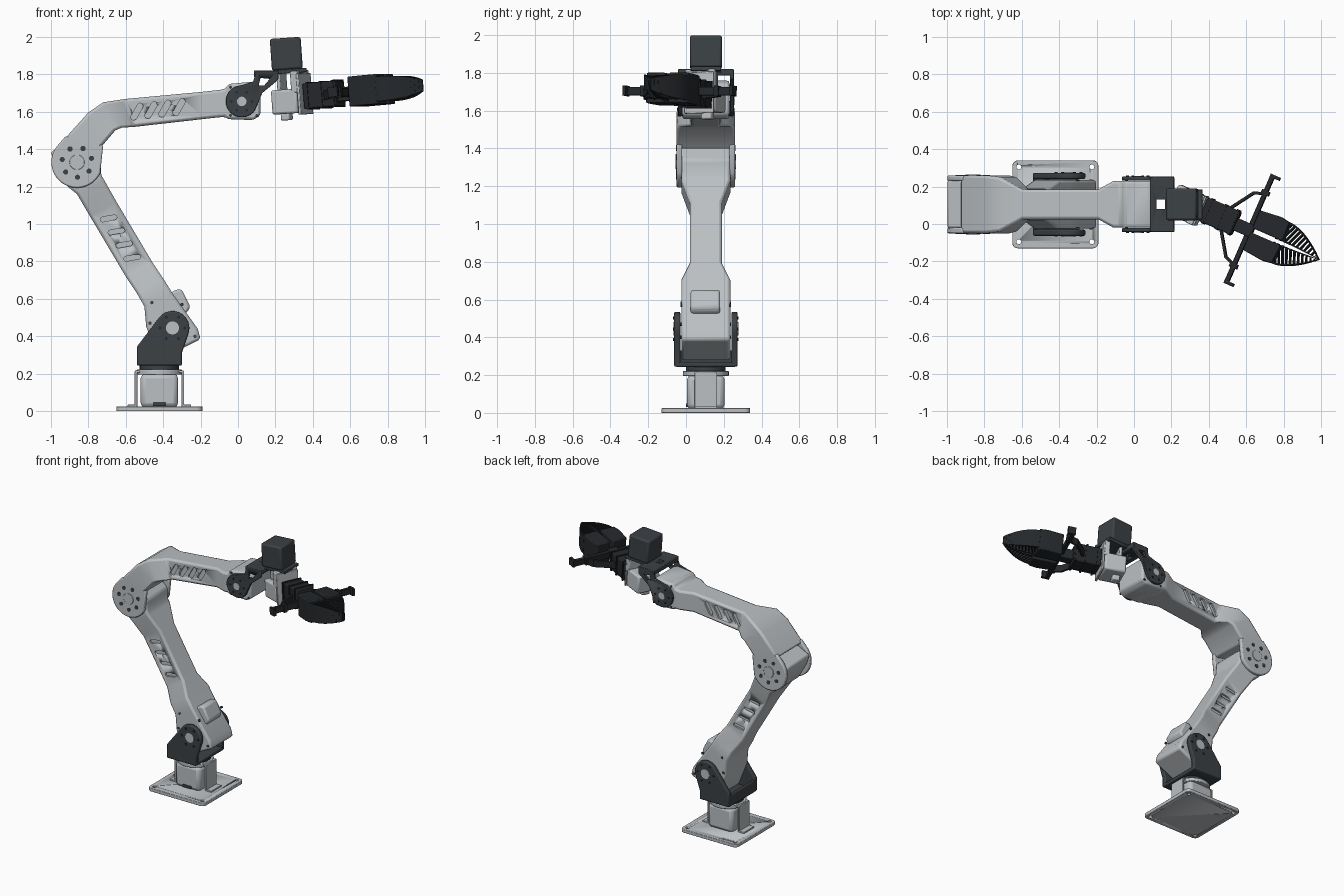
import bpy, bmesh
from math import sin, cos, radians, pi
from mathutils import Vector, Matrix

if "Cube" in bpy.data.objects:
    bpy.data.objects.remove(bpy.data.objects["Cube"])

YC = 0.105  # centre plane of the arm


def material(name, rgb):
    m = bpy.data.materials.new(name)
    m.use_nodes = True
    m.diffuse_color = (*rgb, 1)
    m.node_tree.nodes["Principled BSDF"].inputs["Base Color"].default_value = (*rgb, 1)
    return m


LIGHT = material("light grey metal", (0.50, 0.53, 0.55))
DARK = material("dark grey", (0.045, 0.053, 0.06))
BLACK = material("near black", (0.018, 0.021, 0.024))


def loft(name, parts, mat, bevel=0.0, matrix=None):
    """Each part is a list of rings; neighbouring rings are skinned and the ends capped."""
    bm = bmesh.new()
    for rings in parts:
        vs = [[bm.verts.new(p) for p in ring] for ring in rings]
        n = len(vs[0])
        for a, b in zip(vs, vs[1:]):
            for i in range(n):
                bm.faces.new((a[i], a[(i + 1) % n], b[(i + 1) % n], b[i]))
        bm.faces.new(vs[0][::-1])
        bm.faces.new(vs[-1])
    bmesh.ops.recalc_face_normals(bm, faces=bm.faces)
    me = bpy.data.meshes.new(name)
    bm.to_mesh(me)
    bm.free()
    ob = bpy.data.objects.new(name, me)
    bpy.context.collection.objects.link(ob)
    me.materials.append(mat)
    if matrix:
        ob.matrix_world = matrix
    if bevel:
        mod = ob.modifiers.new("Bevel", "BEVEL")
        mod.width, mod.segments, mod.limit_method = bevel, 2, "ANGLE"
    bpy.context.view_layer.objects.active = ob
    ob.select_set(True)
    bpy.ops.object.shade_smooth_by_angle(angle=radians(35))
    ob.select_set(False)
    return ob


def side(pts, y0, y1):
    """Side profile (x, z) extruded across y."""
    return [[(x, y, z) for x, z in pts] for y in (y0, y1)]


def plan(pts, z0, z1):
    """Plan profile (x, y) extruded up z."""
    return [[(x, y, z) for x, y in pts] for z in (z0, z1)]


def block(x0, x1, y0, y1, z0, z1):
    return plan([(x0, y0), (x1, y0), (x1, y1), (x0, y1)], z0, z1)


def arc(cx, cy, r, a0=0, a1=360, n=32):
    k = n if a1 - a0 == 360 else n - 1
    return [(cx + r * cos(radians(a0 + (a1 - a0) * i / k)),
             cy + r * sin(radians(a0 + (a1 - a0) * i / k))) for i in range(n)]


def both(pts, near, far):
    """Profile repeated on the front and back of the arm's centre plane."""
    return [side(pts, YC + s * near, YC + s * far) for s in (-1, 1)]


def cut(target, parts):
    c = loft(target.name + "_cutter", parts, target.data.materials[0])
    c.hide_render = c.hide_viewport = True
    m = target.modifiers.new("Cut", "BOOLEAN")
    m.operation, m.object, m.solver = "DIFFERENCE", c, "EXACT"


def slot(cx, cz, length, r, angle):
    d = Vector((cos(radians(angle)), sin(radians(angle)))) * (length / 2 - r)
    return (arc(cx + d.x, cz + d.y, r, angle - 90, angle + 90, 8)
            + arc(cx - d.x, cz - d.y, r, angle + 90, angle + 270, 8))


def arm(name, stations):
    """Box section limb: two edge points and a half width at every station."""
    rings = [[(x0, YC - w, z0), (x1, YC - w, z1), (x1, YC + w, z1), (x0, YC + w, z0)]
             for x0, z0, x1, z1, w in stations]
    return loft(name, [rings], LIGHT, 0.014)


def bolts(name, cx, cz, ring, r, count, near, mat, start=0):
    parts = []
    for x, z in arc(cx, cz, ring, start, start + 360, count):
        parts += both(arc(x, z, r, n=12), near, near + 0.006)
    loft(name, parts, mat)


# Base plate, column and turntable
BX = -0.42
plate = loft("base_plate", [plan(
    [p for k, (sx, sy) in enumerate([(1, 1), (-1, 1), (-1, -1), (1, -1)])
     for p in arc(BX + sx * 0.2, YC + sy * 0.205, 0.03, k * 90, k * 90 + 90, 6)], 0, 0.025)], LIGHT, 0.003)
cut(plate, [plan(arc(BX + sx * 0.195, YC + sy * 0.2, 0.013, n=16), -0.01, 0.04)
            for sx in (-1, 1) for sy in (-1, 1)])
loft("base_column", [block(BX - 0.1, BX + 0.1, YC - 0.1, YC + 0.1, 0.02, 0.2)], LIGHT, 0.025)
loft("base_collar", [plan(arc(BX, YC, 0.122), 0.195, 0.222)], LIGHT, 0.004)
loft("base_legs", [block(*sorted((BX + s * 0.118, BX + s * 0.132)), YC - 0.06, YC + 0.06, 0.02, 0.215) for s in (-1, 1)]
     + [block(*sorted((BX + s * 0.118, BX + s * 0.17)), YC - 0.06, YC + 0.06, 0.02, 0.035) for s in (-1, 1)]
     + [block(BX - 0.13, BX + 0.13, YC - 0.06, YC + 0.06, 0.205, 0.218)], LIGHT, 0.003)
loft("base_socket", [block(BX - 0.035, BX + 0.035, YC - 0.104, YC - 0.095, 0.03, 0.05)], DARK)
loft("turntable", [plan(arc(BX, YC, 0.105), 0.22, 0.25)], DARK)

# Shoulder yoke
yoke = [(-0.54, 0.245), (-0.30, 0.245), (-0.30, 0.31)] + arc(-0.35, 0.445, 0.09, -20, 140, 18) + [(-0.54, 0.345)]
loft("shoulder_yoke_cheeks", both(yoke, 0.135, 0.168), DARK, 0.008)
loft("shoulder_yoke_floor", [block(-0.54, -0.30, YC - 0.16, YC + 0.16, 0.243, 0.27)], DARK, 0.008)
loft("shoulder_yoke_back", [block(-0.54, -0.52, YC - 0.16, YC + 0.16, 0.245, 0.33)], DARK, 0.006)
loft("shoulder_hubs", both(arc(-0.35, 0.445, 0.035), 0.165, 0.172), LIGHT)
bolts("shoulder_bolts", -0.35, 0.445, 0.066, 0.008, 6, 0.167, BLACK)

# Lower arm
lower = arm("lower_arm", [
    (-0.42, 0.275, -0.20, 0.385, 0.13), (-0.49, 0.45, -0.215, 0.44, 0.13),
    (-0.50, 0.56, -0.35, 0.63, 0.13), (-0.54, 0.63, -0.40, 0.71, 0.13),
    (-0.60, 0.72, -0.46, 0.80, 0.085), (-0.79, 1.04, -0.65, 1.12, 0.085),
    (-0.86, 1.16, -0.715, 1.235, 0.13), (-0.91, 1.20, -0.73, 1.26, 0.13),
    (-0.98, 1.32, -0.735, 1.34, 0.13), (-1.0, 1.385, -0.86, 1.455, 0.13)])
cut(lower, [p for i in range(4) for p in
            both(slot(-0.565 - 0.042 * i, 0.82 + 0.07 * i, 0.09, 0.013, 10), 0.073, 0.11)])
loft("shoulder_motor_cover", [side([(-0.38, 0.62), (-0.33, 0.65), (-0.30, 0.65), (-0.255, 0.56), (-0.27, 0.53),
                                    (-0.33, 0.50)], YC - 0.08, YC + 0.075)], LIGHT, 0.012)
for name, pts in (("lower_arm_screws", [(-0.23, 0.40), (-0.30, 0.57), (-0.46, 0.58), (-0.47, 0.47)]),
                  ("elbow_end_screws", [(-0.97, 1.38), (-0.90, 1.22), (-0.76, 1.25)])):
    loft(name, [q for x, z in pts for q in both(arc(x, z, 0.009, n=12), 0.125, 0.134)], DARK)

# Forearm with elbow cheeks
fore = arm("forearm", [
    (-0.745, 1.395, -0.93, 1.45, 0.155), (-0.655, 1.50, -0.80, 1.595, 0.155),
    (-0.62, 1.515, -0.72, 1.65, 0.145), (-0.56, 1.518, -0.60, 1.668, 0.08),
    (-0.19, 1.56, -0.19, 1.706, 0.08), (-0.10, 1.57, -0.11, 1.715, 0.125),
    (-0.07, 1.572, -0.07, 1.72, 0.125), (-0.05, 1.56, -0.05, 1.748, 0.125),
    (0.08, 1.555, 0.08, 1.76, 0.125), (0.12, 1.58, 0.12, 1.74, 0.125)])
cut(fore, [p for i in range(4) for p in
           both(slot(-0.54 + 0.075 * i, 1.60 + 0.008 * i, 0.10, 0.016, 60), 0.068, 0.1)])
loft("elbow_cheeks", both(arc(-0.86, 1.33, 0.137, 140, 335, 24) + [(-0.72, 1.42), (-0.92, 1.47)], 0.125, 0.155),
     LIGHT, 0.008)
loft("elbow_hubs", both(arc(-0.86, 1.33, 0.04), 0.15, 0.16), LIGHT, 0.002)
bolts("elbow_bolts", -0.86, 1.33, 0.08, 0.014, 7, 0.152, DARK, 15)
loft("forearm_screws", [q for x, z in [(-0.04, 1.73), (0.1, 1.73), (0.1, 1.58), (-0.04, 1.58)]
                        for q in both(arc(x, z, 0.008, n=12), 0.12, 0.129)], DARK)

# Wrist pitch bracket
cheek = arc(0.02, 1.655, 0.085, 95, 325, 24) + [(0.13, 1.70), (0.215, 1.77), (0.215, 1.82), (0.10, 1.82), (0.08, 1.76)]
cheeks = loft("wrist_bracket_cheeks", both(cheek, 0.127, 0.148), DARK, 0.004)
cut(cheeks, [side([(0.11, 1.74), (0.14, 1.74), (0.17, 1.775), (0.12, 1.78)], YC - 0.2, YC + 0.2)])
bridge = loft("wrist_bracket_bridge", [block(0.085, 0.215, YC - 0.145, YC + 0.145, 1.785, 1.82)], DARK, 0.005)
cut(bridge, [block(0.12, 0.165, YC - 0.025, YC + 0.025, 1.7, 1.9)])
loft("wrist_hubs", both(arc(0.02, 1.655, 0.025), 0.145, 0.152), LIGHT)
bolts("wrist_bolts", 0.02, 1.655, 0.055, 0.007, 6, 0.147, BLACK)

# Roll motor and its housing, leaning with the forearm
T = Matrix.Translation((0.275, YC, 1.70)) @ Matrix.Rotation(radians(-4), 4, "Y")
loft("wrist_motor", [block(-0.085, 0.08, -0.085, 0.085, 0.125, 0.295)], DARK, 0.012, T)
loft("wrist_motor_flange", [block(-0.09, 0.1, -0.08, 0.08, 0.105, 0.127)], DARK, 0.004, T)
R = T @ Matrix.Rotation(radians(-23.5), 4, "Z")
loft("wrist_housing", [block(-0.075, 0.075, -0.085, 0.085, -0.11, 0.02)], LIGHT, 0.012, R)
loft("wrist_housing_posts", [block(0.045, 0.085, -0.085, 0.085, 0.0, 0.115),
                             block(-0.05, -0.03, -0.05, 0.05, 0.0, 0.11)], LIGHT, 0.006, R)
loft("wrist_mount_plate", [block(0.08, 0.095, -0.085, 0.085, -0.12, 0.1)], LIGHT, 0.004, R)
loft("wrist_cable_lug", [block(-0.05, 0.0, -0.03, 0.03, -0.145, -0.1)], LIGHT, 0.008, R)

# Gripper body, built along its own axis
G = (Matrix.Translation((0.30, 0.11, 1.675)) @ Matrix.Rotation(radians(-23.5), 4, "Z")
     @ Matrix.Rotation(radians(-5), 4, "Y"))
loft("gripper_motor", [block(0.08, 0.27, -0.068, 0.068, -0.068, 0.068)], BLACK, 0.008, G)
loft("gripper_motor_ribs", [block(u, u + 0.012, -0.073, 0.073, -0.073, 0.073) for u in (0.1, 0.18, 0.25)], BLACK, 0, G)
loft("gripper_core", [block(0.26, 0.37, -0.04, 0.03, -0.045, 0.03)], BLACK, 0.005, G)
loft("gripper_rail", [block(0.335, 0.36, -0.315, 0.315, -0.025, 0.02)], BLACK, 0.003, G)
hooks, struts, carriers, fins = [], [], [], []
for s in (-1, 1):
    hooks.append(block(0.335, 0.39, *sorted((s * 0.3, s * 0.318)), -0.028, 0.025))
    hooks.append(block(0.325, 0.37, *sorted((s * 0.2, s * 0.225)), -0.03, 0.025))
    struts.append(plan([(0.2, s * 0.065), (0.215, s * 0.06), (0.295, s * 0.18), (0.345, s * 0.2),
                        (0.345, s * 0.215), (0.285, s * 0.192)], -0.03, 0.02))
    # Finger carriers and flexible ribbed fingers
    carriers.append(plan([(0.365, s * 0.012), (0.54, s * 0.012), (0.535, s * 0.118), (0.48, s * 0.127),
                          (0.365, s * 0.115)], -0.08, 0.08))

    def outer(t):
        return 0.53 + 0.225 * t, s * 0.12 * (1 - t ** 1.7)

    def height(t):
        return 0.066 - 0.036 * t ** 2.5

    rings = []
    for i in range(13):
        t = i / 12
        u, v = outer(t)
        h = height(t)
        rings.append([(u, v, -h), (u, v, h), (u - 0.006, v - s * 0.008 * (1 - t), h), (u - 0.006, v - s * 0.008 * (1 - t), -h)])
    fins.append(rings)
    fins.append([[(u, s * a, -h), (u, s * a, h), (u, s * b, h), (u, s * b, -h)]
                 for u, a, b, h in ((0.53, 0.012, 0.019, 0.066), (0.65, 0.006, 0.013, 0.058), (0.753, 0.0, 0.003, 0.03))])
    for i in range(1, 12):
        t = i / 12
        (u, v), h = outer(t), height(t) * 0.95
        w = u - 0.09 * (1 - t) * 0.6
        fins.append(plan([(u - 0.004, v * 0.97), (u + 0.002, v * 0.97), (w + 0.002, s * 0.008), (w - 0.004, s * 0.008)], -h, h))
loft("gripper_rail_hooks", hooks, BLACK, 0, G)
loft("gripper_struts", struts, BLACK, 0, G)
loft("finger_carriers", carriers, BLACK, 0.006, G)
loft("flexible_fingers", fins, BLACK, 0, G)
